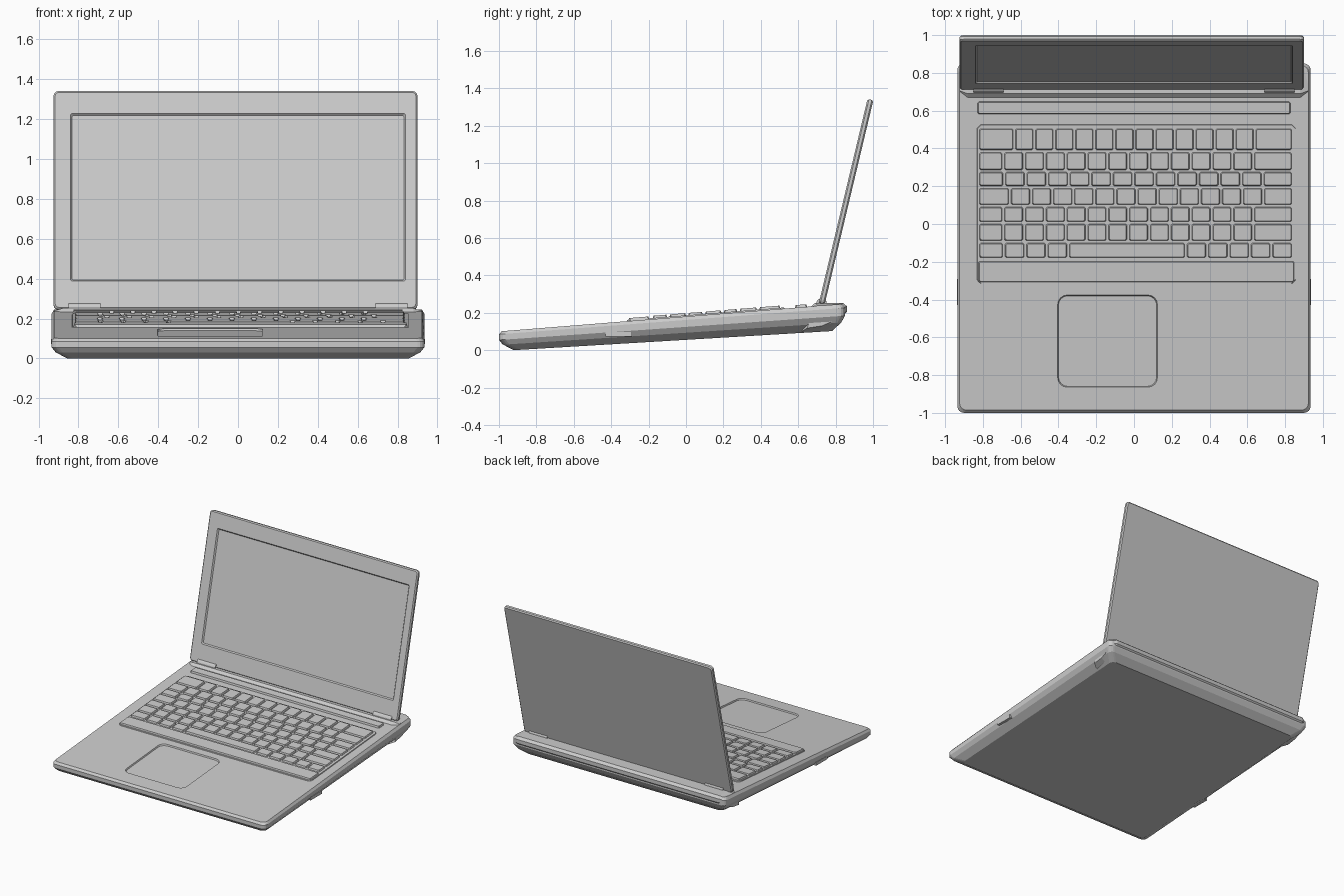
import bpy, bmesh, math, random
from mathutils import Matrix

if "Cube" in bpy.data.objects:
    bpy.data.objects.remove(bpy.data.objects["Cube"])

random.seed(4)


def finish(bm, name):
    bmesh.ops.recalc_face_normals(bm, faces=bm.faces)
    mesh = bpy.data.meshes.new(name)
    bm.to_mesh(mesh)
    bm.free()
    ob = bpy.data.objects.new(name, mesh)
    bpy.context.collection.objects.link(ob)
    return ob


def deck(y):
    return 0.10 + 0.08 * (y + 1)


def underside(y):
    return max(0.0, 0.06 * (y + 0.92))


def rounded_rect(x0, x1, y0, y1, r, n=4):
    pts = []
    corners = [(x1 - r, y1 - r), (x0 + r, y1 - r), (x0 + r, y0 + r), (x1 - r, y0 + r)]
    for k, (cx, cy) in enumerate(corners):
        for i in range(n + 1):
            a = math.pi / 2 * (k + i / n)
            pts.append((cx + r * math.cos(a), cy + r * math.sin(a)))
    return pts


def loft(bm, rings):
    rows = [[bm.verts.new(p) for p in ring] for ring in rings]
    n = len(rows[0])
    for a, b in zip(rows, rows[1:]):
        for i in range(n):
            j = (i + 1) % n
            bm.faces.new((a[i], a[j], b[j], b[i]))
    bm.faces.new(rows[0][::-1])
    bm.faces.new(rows[-1])


def pad(bm, x0, x1, y0, y1, low, high, r=0.006, taper=0.006, n=1):
    # tapered slab that follows the slope of the deck
    bottom = rounded_rect(x0, x1, y0, y1, r, n)
    top = rounded_rect(x0 + taper, x1 - taper, y0 + taper, y1 - taper, r, n)
    loft(bm, [[(x, y, deck(y) + low) for x, y in bottom],
              [(x, y, deck(y) + high) for x, y in top]])


# wedge-shaped base with undercut edges
bm = bmesh.new()
rings = []
for side, front, back, t in [(0.075, 0.08, 0.07, 0), (0.02, 0.02, 0.02, 0.3),
                             (0, 0, 0, 0.55), (0, 0, 0, 0.85), (0.012, 0.015, 0.012, 1)]:
    outline = rounded_rect(-0.935 + side, 0.935 - side, -1 + front, 0.85 - back, 0.035)
    rings.append([(x, y, underside(y) * (1 - t) + deck(y) * t) for x, y in outline])
loft(bm, rings)
base = finish(bm, "base")

# trackpad recess, cut from the palm rest
bm = bmesh.new()
pad(bm, -0.40, 0.12, -0.86, -0.38, -0.010, 0.02, r=0.05, taper=-0.012, n=4)
cutter = finish(bm, "trackpad_cutter")
cutter.hide_render = True
cutter.hide_set(True)
mod = base.modifiers.new("trackpad_recess", "BOOLEAN")
mod.operation = "DIFFERENCE"
mod.object = cutter

# keyboard surround
bm = bmesh.new()
pad(bm, -0.835, 0.86, -0.32, 0.53, -0.01, 0.006, r=0.02)
finish(bm, "keyboard_panel")

# plain strip in front of the keys
bm = bmesh.new()
pad(bm, -0.825, 0.85, -0.31, -0.195, 0, 0.016)
finish(bm, "keyboard_front_strip")

# keys in staggered rows
bm = bmesh.new()
edges = [-0.18, -0.09, 0.01, 0.10, 0.20, 0.285, 0.39, 0.515]
left, right, gap = -0.82, 0.845, 0.009
for row, (y0, y1) in enumerate(zip(edges, edges[1:])):
    if row == 0:
        widths = [1.2, 1, 1, 1, 5.5, 1, 1, 1, 1, 1]
    else:
        widths = [random.choice((1.2, 1.5, 1.8))] + [1] * 12 + [random.choice((1.4, 1.9))]
    unit = (right - left) / sum(widths)
    x = left
    for w in widths:
        pad(bm, x, x + w * unit - gap, y0, y1 - gap, 0, 0.018)
        x += w * unit
finish(bm, "keys")

# control strip behind the keyboard
bm = bmesh.new()
pad(bm, -0.83, 0.83, 0.58, 0.65, -0.01, 0.014)
finish(bm, "control_strip")

# rolled rear cover around the hinge
bm = bmesh.new()
profile = [(0.62, 0.10), (0.72, 0.115), (0.81, 0.155), (0.86, 0.205),
           (0.86, 0.235), (0.84, 0.252), (0.69, 0.252), (0.66, 0.225)]
cy, cz = 0.76, 0.19
loft(bm, [[(x, cy + (y - cy) * s, cz + (z - cz) * s) for y, z in profile]
          for x, s in [(-0.92, 0.8), (-0.88, 1), (0.88, 1), (0.92, 0.8)]])
finish(bm, "rear_cover")

# hinge barrels
bm = bmesh.new()
for x in (-0.77, 0.77):
    place = Matrix.Translation((x, 0.725, 0.25)) @ Matrix.Rotation(math.pi / 2, 4, "Y")
    bmesh.ops.create_cone(bm, cap_ends=True, segments=16, radius1=0.028, radius2=0.028,
                          depth=0.16, matrix=place)
finish(bm, "hinge_barrels")

# lid with a recessed screen, leaning back
bm = bmesh.new()
x0, x1, height, half = -0.925, 0.90, 1.125, 0.016


def upright(x0, x1, z0, z1, y, r):
    return [(x, y, z) for x, z in rounded_rect(x0, x1, z0, z1, r)]


e = 0.008
loft(bm, [upright(-0.832, 0.832, 0.152, 0.999, -half + 0.010, 0.008),
          upright(-0.84, 0.84, 0.144, 1.007, -half, 0.01),
          upright(x0 + e, x1 - e, e, height - e, -half, 0.02),
          upright(x0, x1, 0, height, -half + e, 0.025),
          upright(x0, x1, 0, height, half - e, 0.025),
          upright(x0 + e, x1 - e, e, height - e, half, 0.02)])
lid = finish(bm, "lid")
lid.location = (0, 0.725, 0.245)
lid.rotation_euler.x = -math.atan2(0.26, 1.09)

# small port block on each side
bm = bmesh.new()
for s in (-1, 1):
    place = Matrix.Translation((s * 0.925, -0.36, 0.085)) @ Matrix.Diagonal((0.025, 0.14, 0.025, 1))
    bmesh.ops.create_cube(bm, size=1, matrix=place)
finish(bm, "side_ports")
